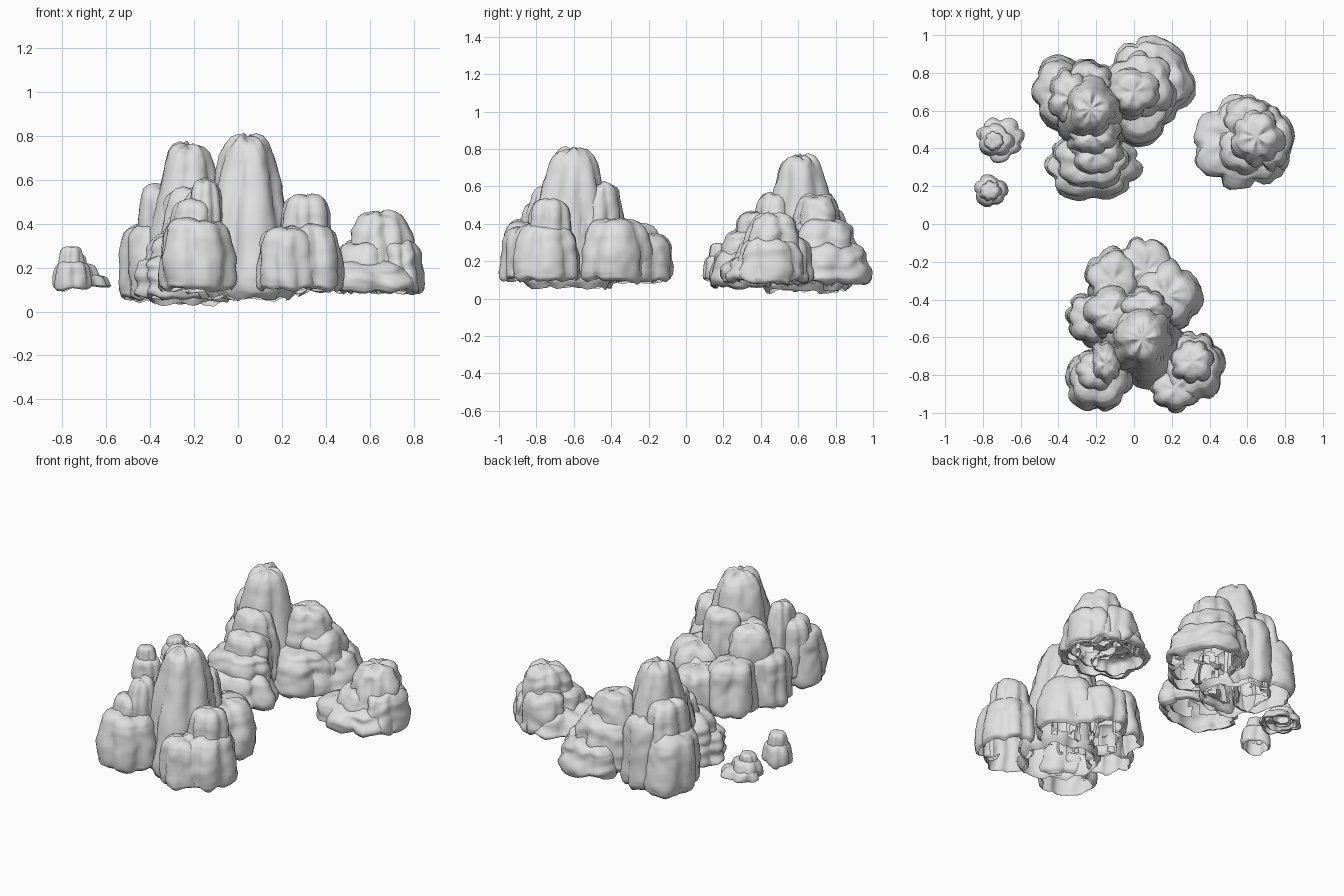
import bpy
import bmesh
import math
import random
from mathutils import Vector, noise

cube = bpy.data.objects.get("Cube")
if cube:
    bpy.data.objects.remove(cube, do_unlink=True)

random.seed(11)
TAU = math.tau
SEGMENTS = 48
STEPS = 3

# Bulging block profile: (height fraction, radius fraction), open underneath
PROFILE = [(0, .84), (.05, .96), (.16, 1), (.4, 1), (.6, .97), (.76, .93),
           (.88, .85), (.95, .73), (.985, .56), (1, .3)]

stone = bpy.data.materials.new("pale grey stone")
stone.use_nodes = True
GREY = (.75, .75, .75, 1)
stone.diffuse_color = GREY
bsdf = next(n for n in stone.node_tree.nodes if n.type == 'BSDF_PRINCIPLED')
bsdf.inputs["Base Color"].default_value = GREY


def profile_rows():
    """Profile points with extra rows blended in between."""
    rows = []
    for (ta, fa), (tb, fb) in zip(PROFILE, PROFILE[1:]):
        for s in range(STEPS):
            k = s / STEPS
            rows.append((ta + (tb - ta) * k, fa + (fb - fa) * k))
    return rows + [PROFILE[-1]]


ROWS = profile_rows()
rocks = []


def plan_rock(name, columns, strata=0):
    """Columns are x, y, rx, ry, base, top and an optional taper."""
    full = [c if len(c) == 7 else c + (.06,) for c in columns]
    rocks.append((name, full, strata))


def buried(p, column):
    """True when a point lies well inside a column."""
    x, y, rx, ry, base, top, taper = column
    t = (p.z - base) / (top - base)
    if not 0 < t < .93:
        return False
    reach = .7 * (1 - taper * t) * (1 - .35 * t ** 6)
    return math.hypot((p.x - x) / rx, (p.y - y) / ry) < reach


def add_column(bm, column, strata, neighbours):
    """One fluted, round-shouldered column, left hollow where buried."""
    x, y, rx, ry, base, top, taper = column
    lobes = random.choice((5, 6, 7))
    phase, phase_wide = random.uniform(0, TAU), random.uniform(0, TAU)
    size = (rx + ry) / 2
    rings = []
    for t, f in ROWS:
        ring = []
        for i in range(SEGMENTS):
            a = TAU * i / SEGMENTS
            z = base + (top - base) * t
            p = Vector((x + rx * math.cos(a), y + ry * math.sin(a), z))
            # uneven vertical flutes with creases, wandering with height
            wander = .6 * noise.noise(p * 4) + .5 * math.sin(2 * a + phase_wide)
            flute = abs(math.sin(lobes * a / 2 + phase + wander))
            r = 1.06 - .18 * (1 - .6 * t ** 6) * (1 - flute) ** 1.5
            r += .03 * math.sin(3 * a + phase_wide)
            # weathered surface and horizontal ledges
            r += .12 * noise.noise(p * (.9 / size))
            r += .06 * noise.noise(p * 18)
            r += strata * math.sin(58 * z + 6 * noise.noise(p * 5))
            r *= f * (1 - taper * t)
            # ragged lower edge, uneven top
            z += .025 * noise.noise(p * 14) * (1 - t) ** 4
            z += .14 * size * noise.noise(p * 9) * t ** 6
            ring.append(bm.verts.new((x + rx * r * math.cos(a),
                                      y + ry * r * math.sin(a), z)))
        rings.append(ring)
    faces = []
    for low, high in zip(rings, rings[1:]):
        for i in range(SEGMENTS):
            j = (i + 1) % SEGMENTS
            faces.append((low[i], low[j], high[j], high[i]))
    crown = sum((v.co for v in rings[-1]), Vector()) / SEGMENTS
    pole = bm.verts.new(crown)
    for i in range(SEGMENTS):
        faces.append((rings[-1][i], rings[-1][(i + 1) % SEGMENTS], pole))
    for face in faces:
        if not all(any(buried(v.co, n) for n in neighbours) for v in face):
            bm.faces.new(face).smooth = True


def build_rock(name, columns, strata, everything):
    bm = bmesh.new()
    for column in columns:
        neighbours = [n for n in everything if n != column]
        add_column(bm, column, strata, neighbours)
    loose = [v for v in bm.verts if not v.link_faces]
    bmesh.ops.delete(bm, geom=loose, context='VERTS')
    mesh = bpy.data.meshes.new(name)
    bm.to_mesh(mesh)
    bm.free()
    mesh.materials.append(stone)
    bpy.context.collection.objects.link(bpy.data.objects.new(name, mesh))


# Tall fluted rock at the front
plan_rock("front_rock", [
    (.045, -.61, .23, .25, .06, .795, .45),
    (.05, -.56, .17, .18, .2, .63, .15),
    (-.19, -.83, .17, .16, .1, .42),
    (-.15, -.74, .1, .13, .2, .6, .3),
    (-.2, -.78, .12, .12, .15, .51, .15),
    (.31, -.76, .17, .18, .1, .4),
    (.22, -.87, .13, .12, .1, .38),
    (.31, -.73, .13, .13, .2, .53, .15),
    (-.23, -.5, .13, .14, .1, .4),
    (-.12, -.47, .15, .15, .15, .56, .15),
    (-.11, -.3, .14, .17, .09, .4),
    (.06, -.25, .16, .18, .09, .35),
    (.17, -.38, .18, .18, .09, .42),
    (.06, -.45, .15, .12, .2, .62, .15),
])

# Wide rock at the back: tall fluted core
plan_rock("back_rock_core", [
    (-.23, .61, .2, .22, .04, .76, .4),
    (-.37, .69, .17, .19, .05, .4),
    (-.34, .67, .13, .16, .15, .58, .15),
    (-.24, .74, .14, .13, .05, .48),
    (-.22, .47, .16, .13, .1, .56, .2),
])

# Wide rock at the back: layered lower terraces
plan_rock("back_rock_terraces", [
    (0, .7, .15, .14, .2, .55, .15),
    (.04, .73, .19, .18, .1, .42),
    (.085, .75, .215, .24, .08, .29),
    (.02, .62, .19, .19, .08, .34),
    (-.23, .3, .25, .17, .06, .26),
    (-.22, .33, .2, .15, .1, .36),
    (-.2, .38, .15, .13, .1, .46),
], .03)

# Lower stepped rock at the side
plan_rock("side_rock", [
    (.58, .43, .26, .23, .09, .23),
    (.65, .46, .18, .18, .09, .455, .3),
    (.73, .44, .11, .17, .09, .32),
    (.6, .55, .13, .12, .1, .33),
    (.47, .42, .14, .16, .1, .19),
    (.57, .4, .13, .14, .1, .31),
], .035)

# Two small stones
plan_rock("small_stone_wide", [
    (-.71, .45, .12, .115, .11, .17),
    (-.73, .445, .09, .085, .12, .22),
    (-.74, .44, .055, .055, .15, .26),
], .03)
plan_rock("small_stone_tall", [
    (-.76, .175, .085, .08, .105, .23),
    (-.76, .175, .06, .055, .15, .295),
])

for name, columns, strata in rocks:
    everything = [c for rock in rocks for c in rock[1]]
    build_rock(name, columns, strata, everything)
